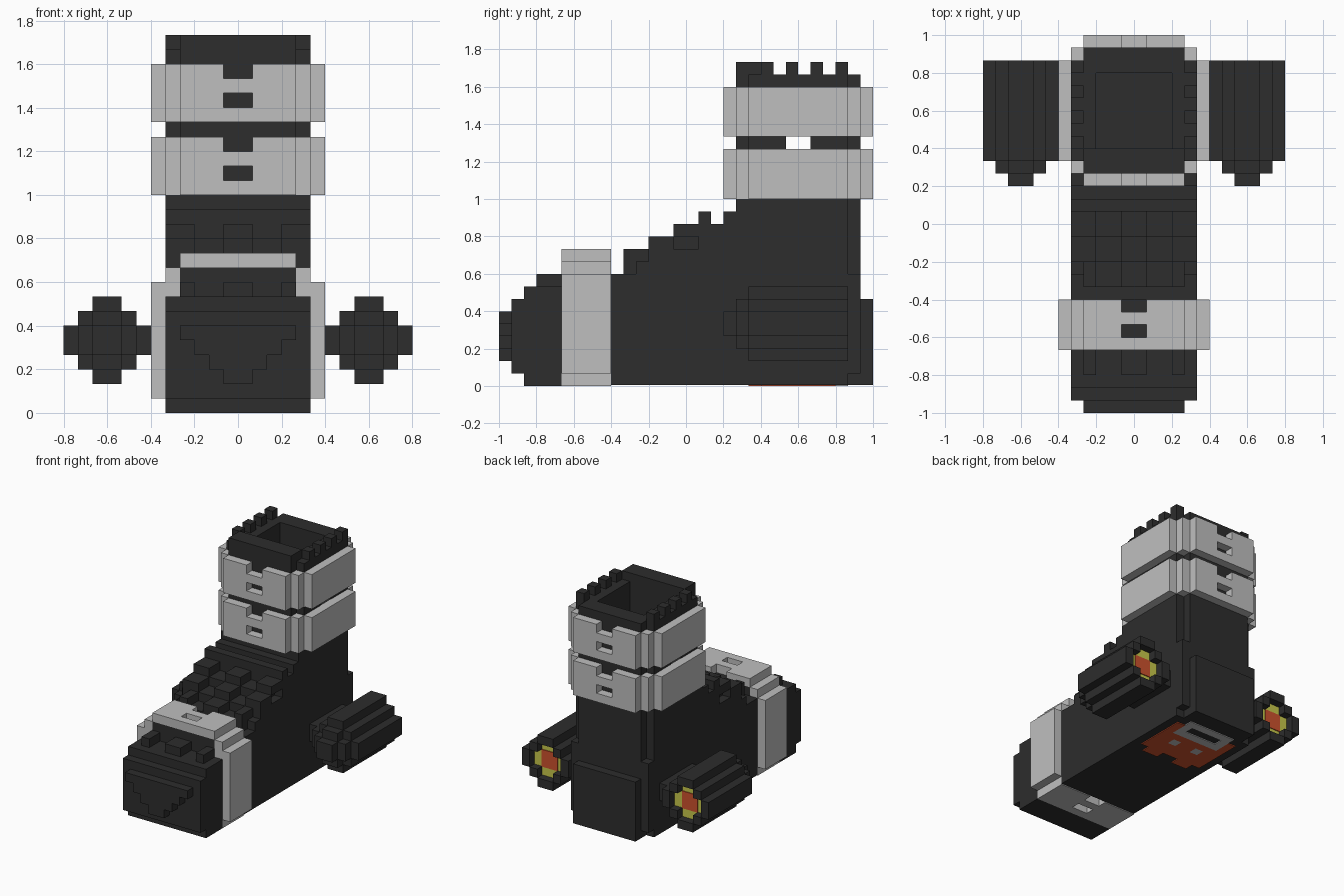
import bpy
import bmesh

UNIT = 1 / 15  # edge length of one block

default_cube = bpy.data.objects.get("Cube")
if default_cube:
    bpy.data.objects.remove(default_cube, do_unlink=True)


def make_material(name, red, green, blue):
    linear = [((c / 255 + 0.055) / 1.055) ** 2.4 for c in (red, green, blue)]
    material = bpy.data.materials.new(name)
    material.use_nodes = True
    material.diffuse_color = (*linear, 1)
    material.node_tree.nodes["Principled BSDF"].inputs["Base Color"].default_value = (*linear, 1)
    return material


black = make_material("black", 45, 45, 45)
grey = make_material("light grey", 191, 191, 191)
orange = make_material("orange", 205, 82, 45)
yellow = make_material("yellow", 200, 200, 75)


class Part:
    """Collects boxes, given in block units, into one object."""

    def __init__(self, name, material):
        self.name, self.material = name, material
        self.mesh = bmesh.new()

    def box(self, x, y, z):
        """Add a box; ranges of x above zero are repeated on the other side."""
        spans = [(-x[1], x[1])] if x[0] == 0 else [x, (-x[1], -x[0])]
        for span in spans:
            corners = bmesh.ops.create_cube(self.mesh, size=1)["verts"]
            for corner in corners:
                for axis, (low, high) in enumerate((span, y, z)):
                    corner.co[axis] = UNIT * (high if corner.co[axis] > 0 else low)

    def finish(self):
        data = bpy.data.meshes.new(self.name)
        self.mesh.to_mesh(data)
        self.mesh.free()
        data.materials.append(self.material)
        bpy.context.collection.objects.link(bpy.data.objects.new(self.name, data))


# Toe cap: stepped front with a pointed plate and raised ribs on top
toe = Part("toe_cap", black)
for step in range(4):
    toe.box((0, step + 1), (-15, -14), (step + 2, step + 3))
toe.box((0, 4), (-15, -14), (5, 6))
toe.box((0, 5), (-14, -13), (1, 7))
toe.box((0, 5), (-13, -10), (0, 8))
for rib in ((0, 1), (3, 4)):
    toe.box(rib, (-14, -13), (6, 7))
    toe.box(rib, (-12, -10), (8, 9))
toe.finish()

# Foot: core under the strap, stepped instep and heel
foot = Part("foot", black)
foot.box((0, 5), (-10, -6), (1, 8))
foot.box((0, 4), (-10, -6), (8, 10))
foot.box((0, 5), (-6, 13), (0.1, 8))
foot.box((0, 5), (-6, -4), (8, 9))
foot.box((0, 5), (-4, -3), (8, 10))
for step in range(3):
    back, top = 2 * step - 3, step + 11
    ribs = ((0, 1), (3, 4)) if step == 0 else ((0, 1), (3, 5))
    foot.box((0, 4), (back - 2, 6), (8, top - 1))
    for rib in ribs:
        foot.box(rib, (back - 2, back), (top - 1, top))
foot.box((0, 5), (-3, 6), (8, 11))
foot.box((0, 5), (1, 6), (8, 13))
foot.box((0, 5), (1, 2), (13, 14))
foot.box((0, 5), (3, 6), (13, 14))
foot.box((0, 5), (4, 6), (14, 15))
foot.box((0, 5), (13, 14), (1, 9))
foot.box((0, 4), (13, 15), (0.1, 7))
foot.finish()

# Hollow leg with side vents and a notched rim
leg = Part("leg", black)
leg.box((0, 4), (4, 6), (8, 26))
leg.box((0, 4), (5, 6), (8, 25))
leg.box((0, 4), (12, 14), (8, 25))
leg.box((3, 5), (5, 13), (8, 19))
leg.box((3, 5), (5, 8), (19, 20))
leg.box((3, 5), (10, 13), (19, 20))
leg.box((3, 5), (5, 13), (20, 25))
for start in range(6, 13, 2):
    leg.box((4, 5), (start, start + 1), (25, 26))
leg.finish()

# Two leg cuffs with a buckle slot at the front and the back
for name, base in (("lower_cuff", 15), ("upper_cuff", 20)):
    cuff = Part(name, grey)
    full = (base, base + 4)
    for y in ((3, 4), (14, 15)):
        cuff.box((1, 4), y, full)
        for low in (base, base + 2):
            cuff.box((0, 1), y, (low, low + 1))
    for y in ((4, 5), (13, 14)):
        cuff.box((4, 5), y, full)
    cuff.box((5, 6), (5, 13), full)
    cuff.finish()

# Foot strap with buckle slots above and below
strap = Part("foot_strap", grey)
width = (-10, -6)
for outer, z in ((4, (10, 11)), (5, (0, 1))):
    strap.box((1, outer), width, z)
    for low in (-10, -8):
        strap.box((0, 1), (low, low + 1), z)
strap.box((4, 5), width, (8, 10))
strap.box((5, 6), width, (1, 9))
strap.finish()

# Side thrusters: stepped round pods, rounded nose, open back
pods = Part("thruster_pods", black)
for ring in range(3):
    across, up = (6 + ring, 12 - ring), (4 - ring, 6 + ring)
    pods.box(across, (5, 12), up)
for across, up in (((7, 11), (4, 6)), ((8, 10), (3, 7))):
    pods.box(across, (4, 5), up)
pods.box((8, 10), (3, 4), (4, 6))
pods.box((5, 6), (6, 12), (4, 6))
rim = (12, 13)
for side in (6, 11):
    pods.box((side, side + 1), rim, (4, 6))
for level in (2, 7):
    pods.box((8, 10), rim, (level, level + 1))
for side in (7, 10):
    for level in (3, 6):
        pods.box((side, side + 1), rim, (level, level + 1))
pods.finish()

# Glow inside the thrusters
glow = Part("thruster_glow", yellow)
glow.box((7, 11), (12, 12.1), (4, 6))
glow.box((8, 10), (12, 12.1), (3, 7))
glow.finish()
core = Part("thruster_core", orange)
core.box((8, 10), (12, 12.2), (4, 6))
core.finish()

# Flat emblem under the heel
thin = (0, 0.1)
badge = Part("heel_emblem_base", orange)
badge.box((0, 4), (6, 8), thin)
badge.box((0, 1), (8, 9), thin)
badge.box((2, 4), (8, 9), thin)
badge.box((0, 4), (9, 10), thin)
badge.box((3, 4), (10, 12), thin)
badge.box((1, 3), (5, 6), thin)
badge.finish()
trim = Part("heel_emblem_trim", grey)
trim.box((1, 2), (8, 9), thin)
trim.box((0, 3), (10, 11), thin)
trim.box((2, 3), (11, 12), thin)
trim.box((0, 3), (12, 13), thin)
trim.finish()
